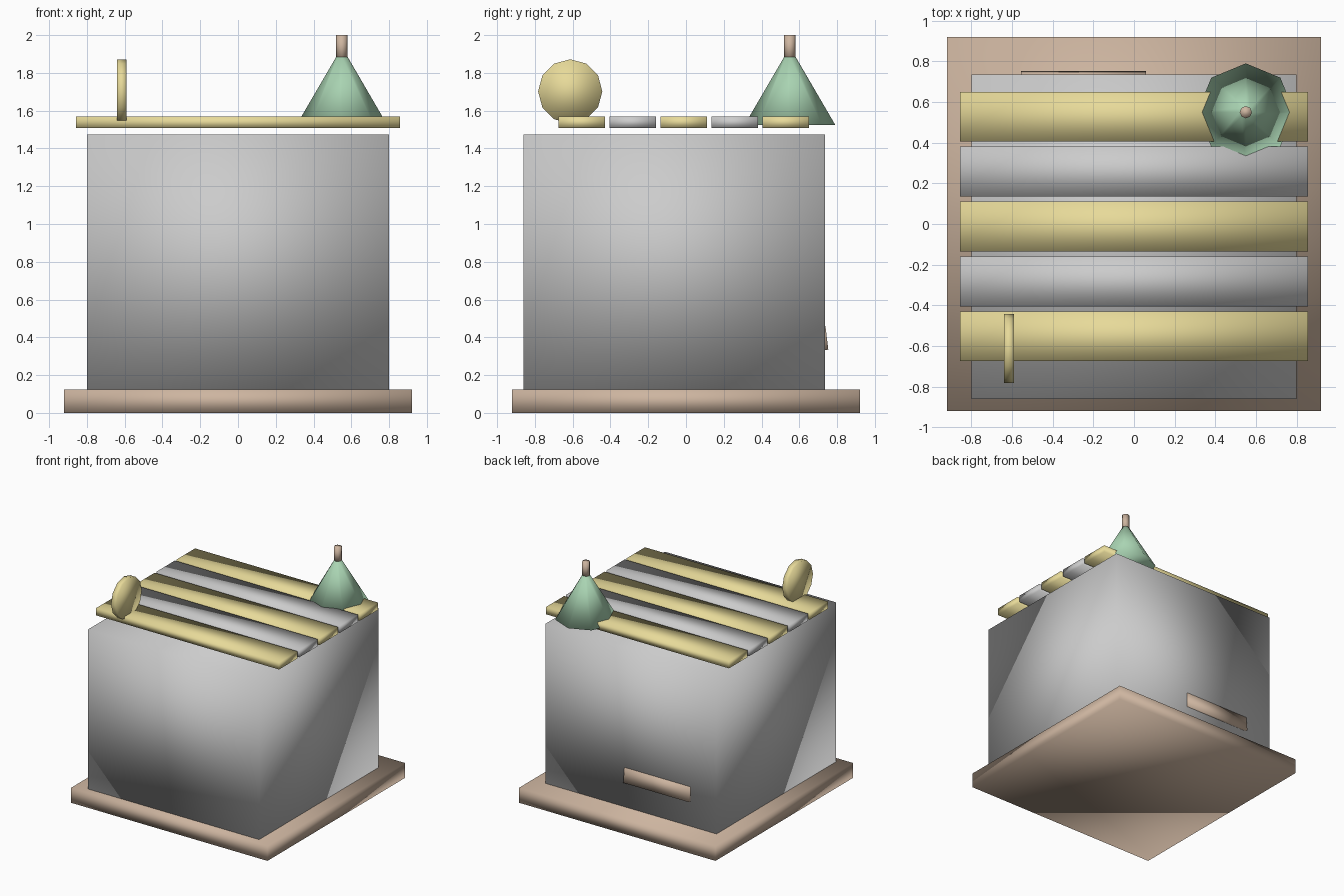
import bpy, bmesh
from math import pi
from mathutils import Matrix, Vector

if "Cube" in bpy.data.objects:
    bpy.data.objects.remove(bpy.data.objects["Cube"])


def material(name, rgb):
    m = bpy.data.materials.new(name)
    m.diffuse_color = (*rgb, 1)
    m.use_nodes = True
    m.node_tree.nodes["Principled BSDF"].inputs["Base Color"].default_value = m.diffuse_color
    return m


tan = material("tan", (0.61, 0.46, 0.35))
yellow = material("yellow", (0.80, 0.70, 0.32))
green = material("green", (0.40, 0.66, 0.45))


def finish(name, bm, mat):
    me = bpy.data.meshes.new(name)
    bm.to_mesh(me)
    bm.free()
    # the whole model carries soft, averaged normals
    for p in me.polygons:
        p.use_smooth = True
    if mat:
        me.materials.append(mat)
    ob = bpy.data.objects.new(name, me)
    bpy.context.collection.objects.link(ob)
    return ob


def box(name, lo, hi, mat=None):
    lo, hi = Vector(lo), Vector(hi)
    bm = bmesh.new()
    bmesh.ops.create_cube(bm, size=1, matrix=Matrix.Diagonal((*(hi - lo), 1)))
    ob = finish(name, bm, mat)
    ob.location = (lo + hi) / 2
    return ob


def cone(name, centre, r1, r2, depth, sides, mat, turn=(0, 0, 0)):
    bm = bmesh.new()
    bmesh.ops.create_cone(bm, cap_ends=True, segments=sides,
                          radius1=r1, radius2=r2, depth=depth)
    ob = finish(name, bm, mat)
    ob.location, ob.rotation_euler = centre, turn
    return ob


# plinth and main block
box("base_slab", (-0.92, -0.92, 0), (0.92, 0.92, 0.125), tan)
box("body", (-0.8, -0.86, 0.125), (0.8, 0.735, 1.475))

# awning slats, alternating yellow and grey
for i in range(5):
    y = -0.675 + 0.27 * i
    box(f"awning_slat_{i + 1}", (-0.857, y, 1.508), (0.857, y + 0.245, 1.568),
        yellow if i % 2 == 0 else None)

# upright round disc on the front left of the awning
cone("sign_disc", (-0.615, -0.613, 1.702), 0.17, 0.17, 0.05, 12, yellow, (0, pi / 2, 0))

# eight-sided cone with a small peg on top
cone("roof_cone", (0.55, 0.55, 1.705), 0.24, 0.03, 0.36, 8, green)
cone("cone_peg", (0.55, 0.55, 1.935), 0.03, 0.03, 0.13, 8, tan)

# slightly tilted ledge on the back wall
ledge = box("back_ledge", (-0.555, 0.706, 0.332), (0.06, 0.746, 0.457), tan)
ledge.rotation_euler.x = 0.12
